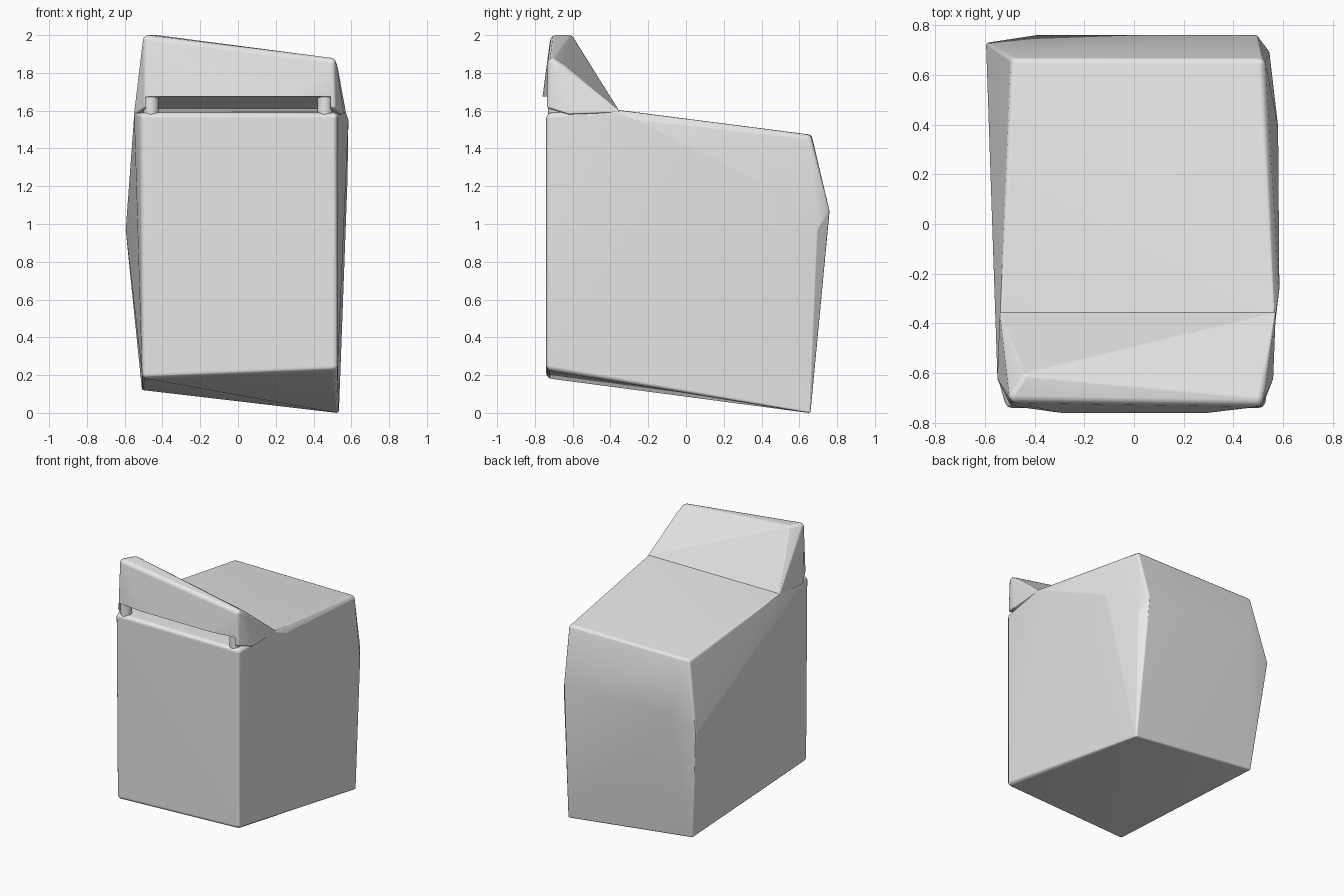
import bpy, bmesh, math
from mathutils import Matrix, Vector

if "Cube" in bpy.data.objects:
    bpy.data.objects.remove(bpy.data.objects["Cube"])

grey = bpy.data.materials.new("light_grey")
grey.diffuse_color = (0.8, 0.8, 0.8, 1)
grey.use_nodes = True
grey.node_tree.nodes["Principled BSDF"].inputs["Base Color"].default_value = grey.diffuse_color


def finish(obj):
    obj.data.materials.append(grey)
    bpy.ops.object.select_all(action='DESELECT')
    bpy.context.view_layer.objects.active = obj
    obj.select_set(True)
    bpy.ops.object.shade_smooth_by_angle(angle=math.radians(25))
    mod = obj.modifiers.new("even_shading", 'WEIGHTED_NORMAL')
    mod.keep_sharp = True


def make_object(name, bm):
    mesh = bpy.data.meshes.new(name)
    bmesh.ops.recalc_face_normals(bm, faces=bm.faces)
    bm.to_mesh(mesh)
    bm.free()
    obj = bpy.data.objects.new(name, mesh)
    bpy.context.collection.objects.link(obj)
    return obj


def soft_hull(name, corners, mid_z):
    """Rounded convex solid: each corner is (x, y, z, rounding radius)."""
    ball = bmesh.new()
    bmesh.ops.create_icosphere(ball, subdivisions=2, radius=1)
    dirs = [v.co.copy() for v in ball.verts]
    ball.free()
    bm = bmesh.new()
    for x, y, z, r in corners:
        centre = Vector((x - math.copysign(r, x), y - math.copysign(r, y),
                         z - math.copysign(r, z - mid_z)))
        for d in dirs:
            bm.verts.new(centre + d * r)
    bmesh.ops.convex_hull(bm, input=bm.verts[:])
    inner = [v for v in bm.verts if not v.link_faces]
    bmesh.ops.delete(bm, geom=inner, context='VERTS')
    return make_object(name, bm)


# Main lopsided block
body = soft_hull("body", [
    (-0.51, -0.74, 0.18, 0.03), (0.53, -0.74, 0.22, 0.03),       # front bottom
    (-0.52, -0.74, 1.59, 0.03), (0.53, -0.74, 1.59, 0.03),       # front top
    (-0.51, 0.65, 0.12, 0.012), (0.535, 0.66, 0.00, 0.012),      # back bottom
    (-0.595, 0.73, 0.98, 0.012), (-0.40, 0.76, 1.08, 0.012),     # back bulge
    (0.50, 0.76, 1.08, 0.012), (0.545, 0.70, 0.98, 0.012),
    (-0.50, 0.67, 1.475, 0.025), (0.53, 0.67, 1.475, 0.03),      # back top
    (0.58, 0.40, 1.24, 0.012), (0.585, -0.27, 1.56, 0.012),      # right bulge
    (-0.54, -0.38, 1.605, 0.012), (0.57, -0.38, 1.605, 0.012),   # top crease
    (-0.55, -0.62, 1.59, 0.012),
], 0.9)
finish(body)

# Raised wedge flap
flap = soft_hull("flap", [
    (-0.505, -0.72, 2.00, 0.03), (-0.46, -0.65, 2.00, 0.03),     # top edge
    (0.52, -0.735, 1.88, 0.03), (0.53, -0.69, 1.85, 0.03),
    (-0.30, -0.76, 1.68, 0.01), (0.30, -0.76, 1.68, 0.01),       # front lip
    (-0.50, -0.735, 1.61, 0.015), (0.52, -0.735, 1.61, 0.015),
    (-0.55, -0.63, 1.58, 0.01), (0.56, -0.63, 1.58, 0.01),       # seat on body
    (-0.54, -0.37, 1.59, 0.008), (0.57, -0.37, 1.59, 0.008),
], 1.63)

# Slot under the flap, open to the front
profile = [(-0.85, 1.55), (-0.85, 1.675), (-0.74, 1.675), (-0.44, 1.61), (-0.44, 1.55)]
bm = bmesh.new()
ends = [[bm.verts.new((x, y, z)) for y, z in profile] for x in (-0.49, 0.49)]
bm.faces.new(ends[0])
bm.faces.new(ends[1][::-1])
for i in range(5):
    j = (i + 1) % 5
    bm.faces.new((ends[0][i], ends[1][i], ends[1][j], ends[0][j]))
cutter = make_object("slot_cutter", bm)
cutter.hide_render = True
cut = flap.modifiers.new("slot", 'BOOLEAN')
cut.operation = 'DIFFERENCE'
cut.object = cutter
cut.solver = 'EXACT'
bpy.context.view_layer.objects.active = flap
bpy.ops.object.modifier_apply(modifier="slot")
bpy.data.objects.remove(cutter)
finish(flap)

# Rounded posts at both ends of the slot
for side, label in ((-1, "left"), (1, "right")):
    bm = bmesh.new()
    bmesh.ops.create_cone(bm, cap_ends=True, segments=20, radius1=0.04, radius2=0.04,
                          depth=0.11, matrix=Matrix.Translation((side * 0.46, -0.69, 1.63)))
    finish(make_object(label + "_post", bm))
